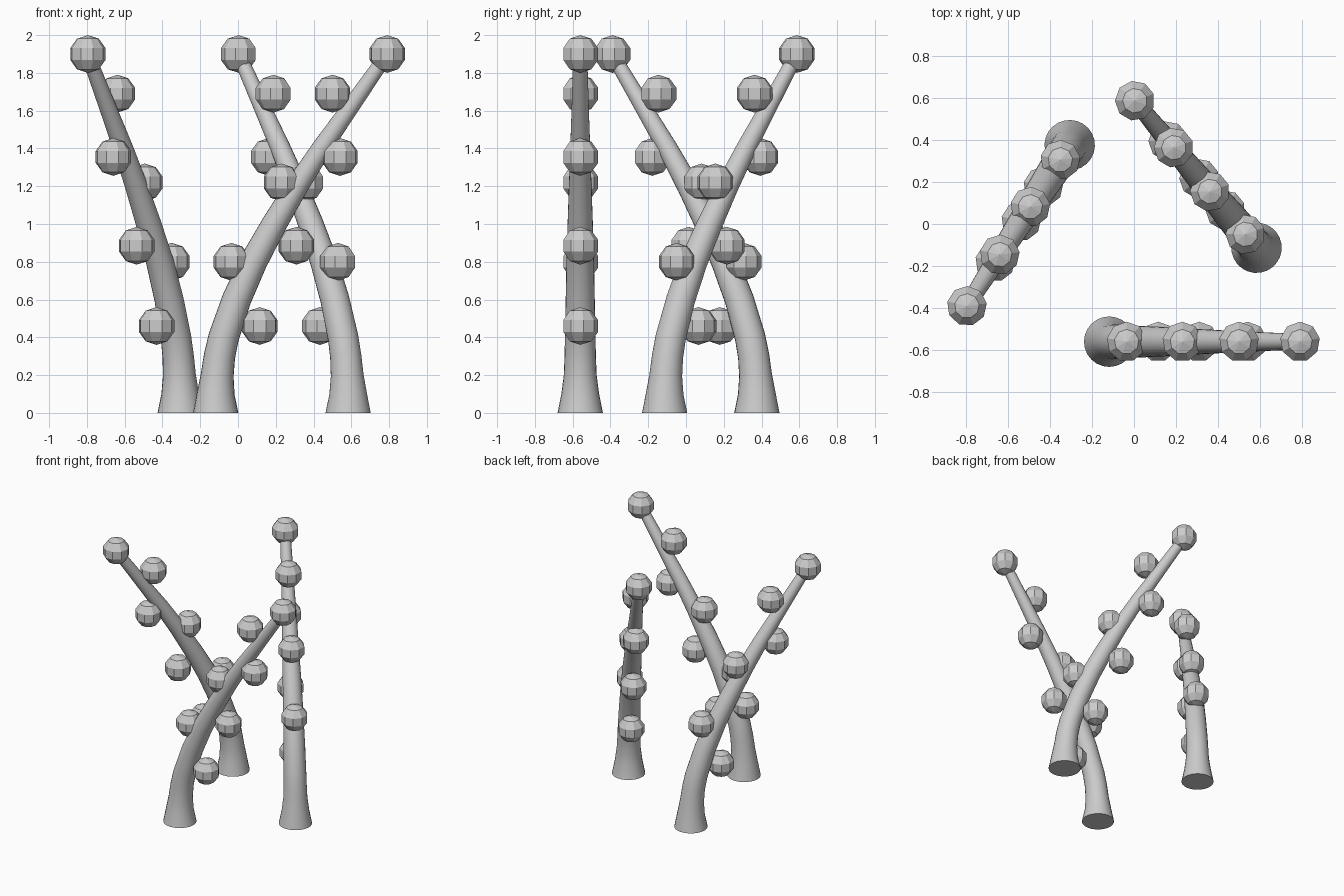
import bpy, bmesh, math
from mathutils import Vector, Matrix

if "Cube" in bpy.data.objects:
    bpy.data.objects.remove(bpy.data.objects["Cube"])

# centreline of a stalk: (outward distance, height, radius)
PATH = [(0, 0, .12), (0, .1, .1), (.008, .2, .087), (.02, .3, .083), (.042, .4, .081),
        (.11, .6, .077), (.2, .8, .073), (.31, 1.0, .067), (.43, 1.2, .06),
        (.56, 1.4, .053), (.70, 1.6, .046), (.91, 1.9, .037)]
# balls beside the stalk: (outward distance, height)
BALLS = [(.083, .8), (.348, 1.22), (.618, 1.69), (.233, .46),
         (.428, .885), (.658, 1.355), (.908, 1.9)]
# base position and lean heading of each stalk
STALKS = [((-.118, -.56), 0), ((.583, -.113), 129.6), ((-.306, .375), 237.4)]
SIDES = 24


def finish(bm, name, matrix):
    bmesh.ops.recalc_face_normals(bm, faces=bm.faces)
    me = bpy.data.meshes.new(name)
    bm.to_mesh(me)
    bm.free()
    ob = bpy.data.objects.new(name, me)
    ob.matrix_world = matrix
    bpy.context.collection.objects.link(ob)
    return ob


def stalk(name, matrix):
    bm = bmesh.new()
    rings = []
    for i, (s, z, r) in enumerate(PATH):
        a, b = PATH[max(i - 1, 0)], PATH[min(i + 1, len(PATH) - 1)]
        t = Vector((b[0] - a[0], 0, b[1] - a[1])).normalized()
        u = Vector((t.z, 0, -t.x))
        ring = []
        for k in range(SIDES):
            w = 2 * math.pi * k / SIDES
            ring.append(bm.verts.new(Vector((s, 0, z)) + u * r * math.cos(w)
                                     + Vector((0, r * math.sin(w), 0))))
        rings.append(ring)
    for p, q in zip(rings, rings[1:]):
        for k in range(SIDES):
            n = (k + 1) % SIDES
            bm.faces.new((p[k], p[n], q[n], q[k])).smooth = True
    bm.faces.new(rings[0])
    bm.faces.new(rings[-1])
    finish(bm, name, matrix)


def balls(name, matrix):
    bm = bmesh.new()
    for s, z in BALLS:
        bmesh.ops.create_uvsphere(bm, u_segments=9, v_segments=5, radius=.1,
                                  matrix=Matrix.Translation((s, 0, z)))
    finish(bm, name, matrix)


for i, ((x, y), deg) in enumerate(STALKS, 1):
    m = Matrix.Translation((x, y, 0)) @ Matrix.Rotation(math.radians(deg), 4, 'Z')
    stalk(f"stalk_{i}", m)
    balls(f"stalk_balls_{i}", m)
